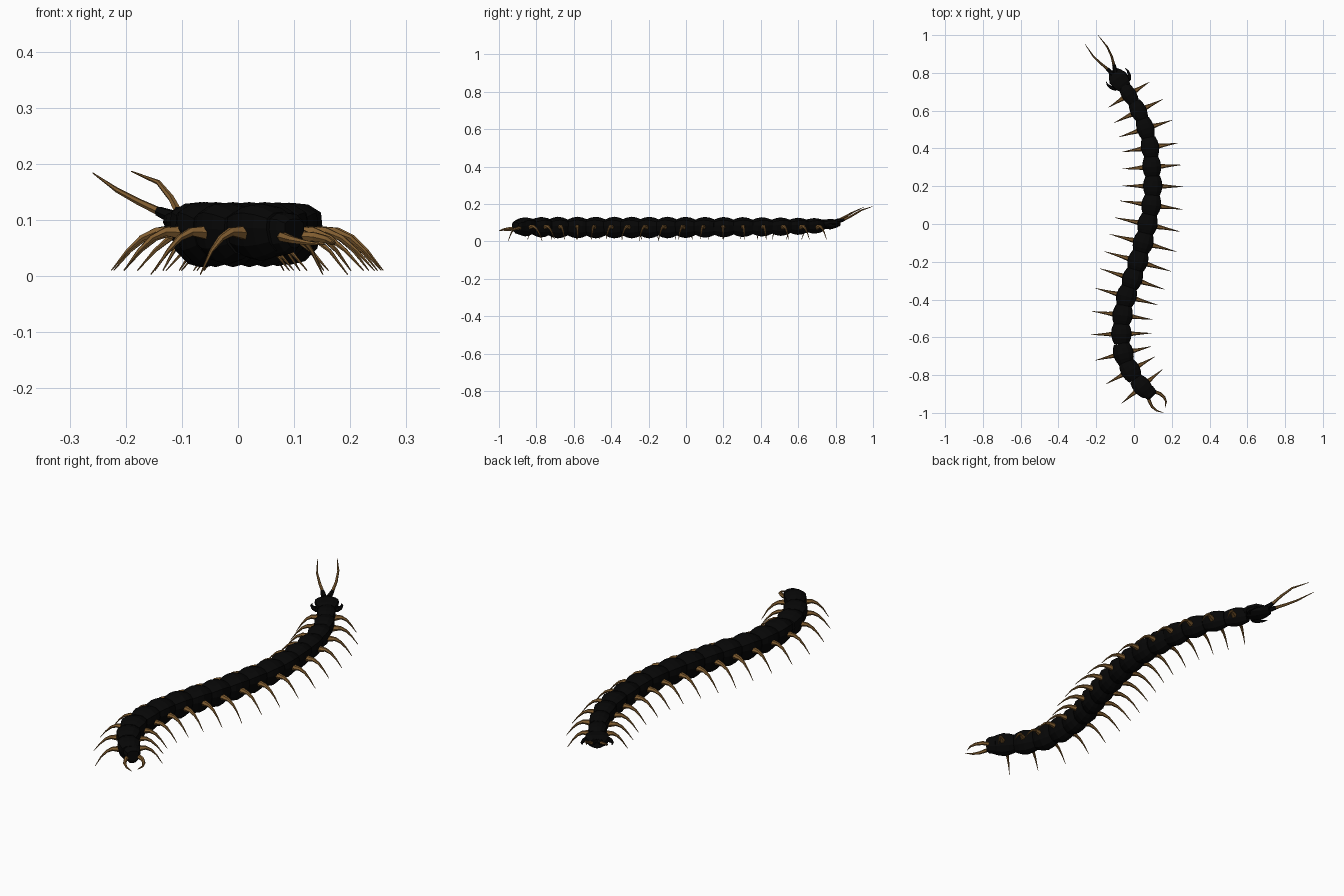
import bpy, bmesh, math
from mathutils import Vector

if "Cube" in bpy.data.objects:
    bpy.data.objects.remove(bpy.data.objects["Cube"])


def material(name, rgb):
    m = bpy.data.materials.new(name)
    m.diffuse_color = (*rgb, 1)
    m.use_nodes = True
    m.node_tree.nodes["Principled BSDF"].inputs["Base Color"].default_value = m.diffuse_color
    return m


BLACK = material("black_shell", (0.002, 0.002, 0.002))
BROWN = material("brown_limb", (0.22, 0.11, 0.03))
UP = Vector((0, 0, 1))


def loft(name, rings, mat):
    """Skin a list of equal-length point rings and cap both ends."""
    bm = bmesh.new()
    loops = [[bm.verts.new(p) for p in ring] for ring in rings]
    n = len(loops[0])
    for a, b in zip(loops, loops[1:]):
        for i in range(n):
            bm.faces.new((a[i], a[(i + 1) % n], b[(i + 1) % n], b[i]))
    bm.faces.new(loops[0][::-1])
    bm.faces.new(loops[-1])
    bmesh.ops.recalc_face_normals(bm, faces=bm.faces)
    me = bpy.data.meshes.new(name)
    bm.to_mesh(me)
    bm.free()
    me.materials.append(mat)
    ob = bpy.data.objects.new(name, me)
    bpy.context.collection.objects.link(ob)
    return ob


def tube(name, pts, radii, mat, sides=6):
    """Tapered limb along a path."""
    pts = [Vector(p) for p in pts]
    rings = []
    for i, (p, r) in enumerate(zip(pts, radii)):
        d = (pts[min(i + 1, len(pts) - 1)] - pts[max(i - 1, 0)]).normalized()
        s = d.cross(UP).normalized()
        u = s.cross(d)
        rings.append([p + r * (math.cos(a) * s + math.sin(a) * u)
                      for a in (2 * math.pi * k / sides for k in range(sides))])
    return loft(name, rings, mat)


# Cross-section of a body plate: broad flat back, narrower belly
HALF = [(0.028, 0.053), (0.052, 0.038), (0.055, 0.008), (0.045, -0.03), (0.022, -0.054)]
SECTION = [(0, 0.056)] + HALF + [(0, -0.06)] + [(-x, z) for x, z in HALF[::-1]]


def plate(name, centre, fwd, profile, sx=1, sz=1):
    """Barrel-like shell; profile is (distance along, scale)."""
    side = fwd.cross(UP)
    loft(name, [[centre + fwd * t + side * x * sx * k + UP * z * sz * k for x, z in SECTION]
                for t, k in profile], BLACK)


# Segment centres and leg reach, head to tail
SEGMENTS = [
    (-.026, .685, .127), (.024, .598, .143), (.061, .505, .147), (.085, .405, .15),
    (.094, .302, .155), (.099, .2, .16), (.091, .1, .166), (.071, -.003, .176),
    (.048, -.1, .182), (.02, -.198, .183), (-.009, -.291, .179), (-.04, -.384, .169),
    (-.061, -.484, .162), (-.067, -.582, .159), (-.056, -.685, .152),
    (-.019, -.775, .148), (.042, -.86, .142)]
SCALE = {0: .72, 1: .79, 2: .85, 3: .89, 4: .92, 5: .94, 6: .96, 7: .98, 15: .95, 16: .88}
path = [Vector((-.08, .765, 0))] + [Vector((x, y, 0)) for x, y, _ in SEGMENTS] + [Vector((.095, -.912, 0))]
BARREL = [(-.054, .7), (-.028, .9), (0, 1), (.028, .92), (.054, .74)]

# Body segments, each with a mirrored pair of legs
for i, (x, y, reach) in enumerate(SEGMENTS):
    s = SCALE.get(i, 1)
    fwd = (path[i] - path[i + 2]).normalized()
    side = fwd.cross(UP)
    c = Vector((x, y, .076 + .03 * (1 - s)))
    plate(f"body_segment_{i + 1}", c, fwd, BARREL, s, s)
    base = Vector((x, y, 0))
    tip = .003 if i in (9, 16) else .010
    leg = [(.2, .074), (.33, .078), (.5, .079), (.66, .068), (.82, .045), (1, tip)]
    for sign, word in ((1, "right"), (-1, "left")):
        tube(f"{word}_leg_{i + 1}", [base + side * sign * d * reach + UP * z for d, z in leg],
             (.0135, .0125, .0085, .006, .0035, .001), BROWN)

# Tail tip
tail_dir = (path[-2] - path[-1]).normalized()
plate("tail_tip", Vector((.085, -.897, .077)), tail_dir, [(-.022, .45), (-.01, .62), (.02, .7)])

# Curved tail pincers
tail_r = (.010, .009, .007, .0045, .001)
tube("tail_pincer_left", [(.074, -.895, .072), (.08, -.935, .07), (.096, -.968, .065),
                          (.12, -.988, .06), (.155, -.999, .056)], tail_r, BROWN)
tube("tail_pincer_right", [(.1, -.885, .072), (.137, -.898, .07), (.16, -.918, .065),
                           (.17, -.942, .06), (.164, -.972, .056)], tail_r, BROWN)

# Head
hd = Vector((-.57, .82, 0)).normalized()
hs = hd.cross(UP)
hc = Vector((-.08, .765, .093))
plate("head", hc, hd, [(-.055, .62), (-.03, .86), (.01, .96), (.038, .72), (.06, .42)], .98, .5)

# Dark jaw hooks beside the head
for sign, word in ((1, "right"), (-1, "left")):
    pts = [(-.03, .025), (-.028, .044), (-.012, .058), (.01, .065), (.032, .062)]
    tube(f"{word}_jaw_hook", [hc + hd * u + hs * sign * v - UP * .010 for u, v in pts],
         (.012, .012, .009, .005, .001), BLACK)

# Antennae with dark base sockets
for word, pts in (
        ("left", [(-.115, .795, .105), (-.142, .822, .116), (-.178, .852, .133), (-.215, .887, .153), (-.259, .952, .184)]),
        ("right", [(-.098, .805, .105), (-.107, .845, .116), (-.119, .89, .139), (-.142, .938, .167), (-.19, .999, .187)])):
    tube(f"{word}_antenna_socket", pts[:2], (.013, .009), BLACK)
    tube(f"{word}_antenna", pts[1:], (.0075, .006, .0045, .001), BROWN)
